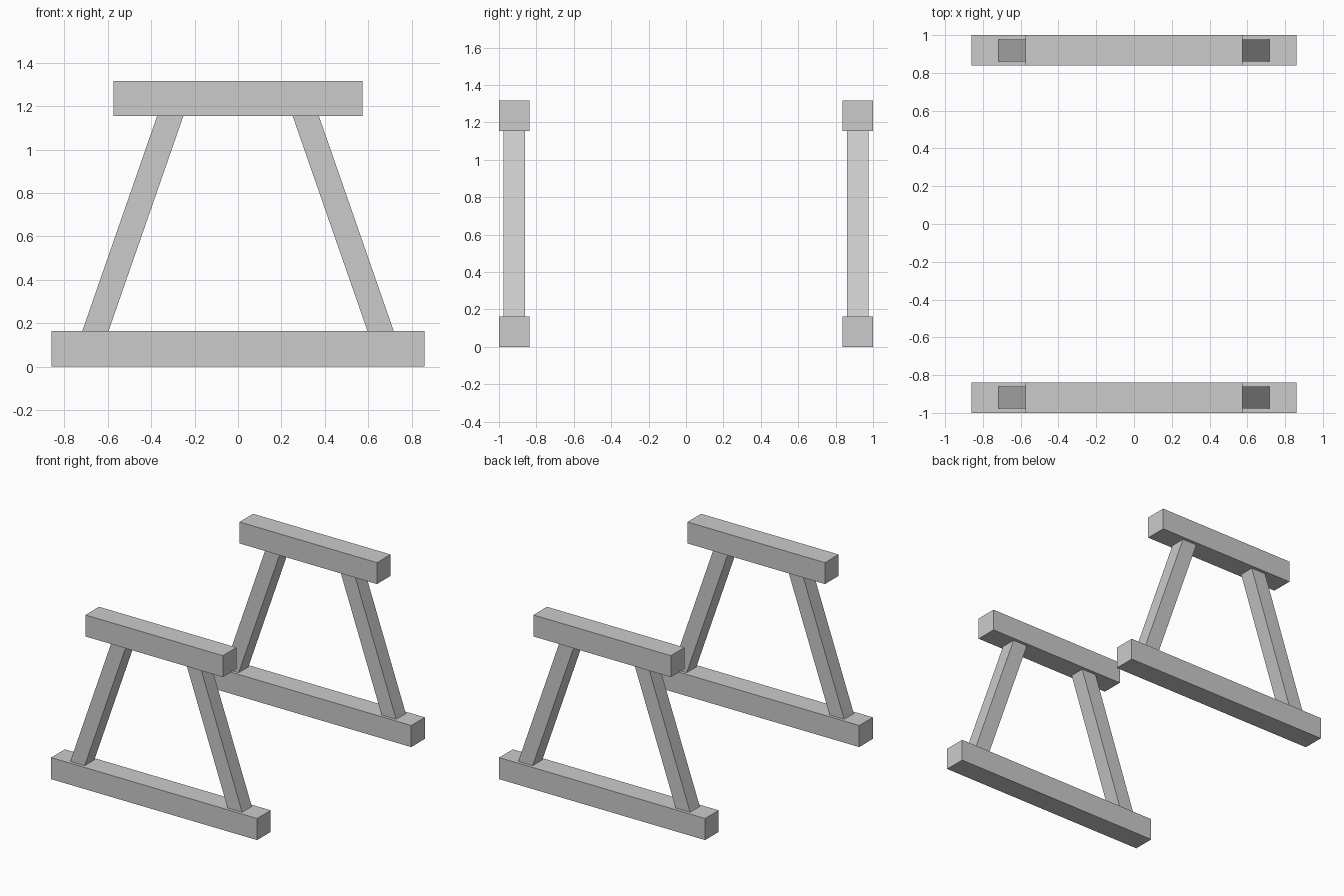
import bpy
import bmesh

if "Cube" in bpy.data.objects:
    bpy.data.objects.remove(bpy.data.objects["Cube"])


def prism(name, z0, xs0, z1, xs1, y0, y1):
    """Four-sided solid whose x range goes from xs0 at z0 to xs1 at z1."""
    bm = bmesh.new()
    outline = [(xs0[0], z0), (xs0[1], z0), (xs1[1], z1), (xs1[0], z1)]
    face = bm.faces.new([bm.verts.new((x, y0, z)) for x, z in outline])
    ext = bmesh.ops.extrude_face_region(bm, geom=[face])
    verts = [v for v in ext["geom"] if isinstance(v, bmesh.types.BMVert)]
    bmesh.ops.translate(bm, verts=verts, vec=(0, y1 - y0, 0))
    bmesh.ops.recalc_face_normals(bm, faces=bm.faces)
    mesh = bpy.data.meshes.new(name)
    bm.to_mesh(mesh)
    bm.free()
    obj = bpy.data.objects.new(name, mesh)
    bpy.context.collection.objects.link(obj)


BASE_TOP, BAR_BOTTOM, BAR_TOP = 0.163, 1.154, 1.316

# Two identical trestle frames, front and back
for label, s in (("front", -1), ("back", 1)):
    beam_y = sorted((s * 0.838, s * 1.0))
    leg_y = sorted((s * 0.861, s * 0.976))

    # Horizontal beams
    prism(label + "_base_beam", 0, (-0.86, 0.86), BASE_TOP, (-0.86, 0.86), *beam_y)
    prism(label + "_top_beam", BAR_BOTTOM, (-0.574, 0.574),
          BAR_TOP, (-0.574, 0.574), *beam_y)

    # Legs leaning inwards, cut level at both ends
    for side, m in (("left", -1), ("right", 1)):
        prism(f"{label}_{side}_leg", BASE_TOP, sorted((m * 0.597, m * 0.718)),
              BAR_BOTTOM, sorted((m * 0.252, m * 0.373)), *leg_y)
